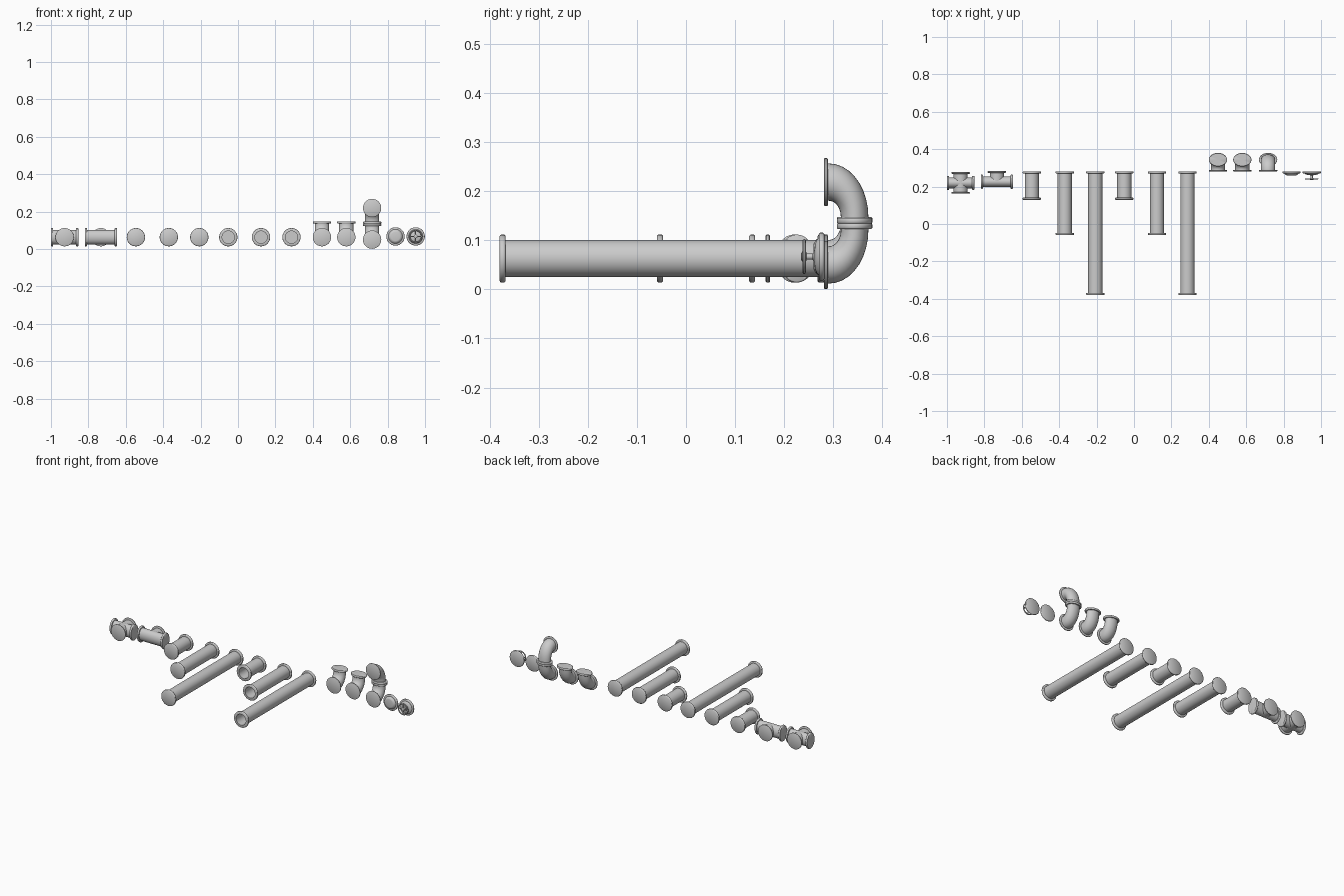
import bpy, bmesh, math
from mathutils import Vector, Matrix

if "Cube" in bpy.data.objects:
    bpy.data.objects.remove(bpy.data.objects["Cube"])

R, F, T = 0.038, 0.049, 0.012      # pipe radius, flange radius, flange thickness
SEG = 32
SQ = 0.74                          # fittings are flattened front to back


def lathe(bm, profile, loc, axis, sq=1.0):
    """Spin (distance, radius) pairs about an axis; radius 0 closes an end."""
    rot = Vector((0, 0, 1)).rotation_difference(Vector(axis)).to_matrix().to_4x4()
    m = Matrix.Translation(loc) @ Matrix.Diagonal((1, sq, 1, 1)) @ rot
    rings = []
    for d, r in profile:
        if r == 0:
            rings.append([bm.verts.new(m @ Vector((0, 0, d)))])
        else:
            rings.append([bm.verts.new(m @ Vector((r * math.cos(2 * math.pi * i / SEG),
                                                  r * math.sin(2 * math.pi * i / SEG), d)))
                          for i in range(SEG)])
    skin(bm, rings)


def skin(bm, rings):
    for a, b in zip(rings, rings[1:]):
        for i in range(SEG):
            j = (i + 1) % SEG
            if len(a) == 1:
                bm.faces.new((a[0], b[j], b[i]))
            elif len(b) == 1:
                bm.faces.new((a[i], a[j], b[0]))
            else:
                bm.faces.new((a[i], a[j], b[j], b[i]))


def flange(d, t=T):
    """Rounded rim section from d to d + t."""
    e = 0.003
    return [(d, F - e), (d + e * .4, F - e * .4), (d + e, F),
            (d + t - e, F), (d + t - e * .4, F - e * .4), (d + t, F - e)]


def finish(bm, name):
    bmesh.ops.recalc_face_normals(bm, faces=bm.faces)
    me = bpy.data.meshes.new(name)
    bm.to_mesh(me)
    bm.free()
    ob = bpy.data.objects.new(name, me)
    bpy.context.collection.objects.link(ob)
    bpy.ops.object.select_all(action='DESELECT')
    ob.select_set(True)
    bpy.context.view_layer.objects.active = ob
    bpy.ops.object.shade_smooth_by_angle(angle=math.radians(35))


def closed_pipe(length):
    return ([(0, 0)] + flange(0) + [(T, R), (length - T, R)]
            + flange(length - T) + [(length, 0)])


def open_pipe(length):
    bore = 0.033
    return ([(0, 0)] + flange(0) + [(T, R), (length - T, R)]
            + flange(length - T) + [(length, bore), (0.004, bore), (0.004, 0)])


def elbow(bm, loc, sz):
    """Quarter bend from a front-facing flange to a vertical flange (sz = up or down)."""
    arm, bend = 0.085, 0.071
    st = arm - bend
    m = Matrix.Translation(loc) @ Matrix.Diagonal((1, SQ, sz, 1))
    rings, steps = [], 9
    for k in range(steps + 1):
        a = math.pi / 2 * k / steps
        n = Vector((0, math.sin(a), -math.cos(a)))
        c = Vector((0, st, bend)) + n * bend
        rings.append([bm.verts.new(m @ (c + n * R * math.cos(2 * math.pi * i / SEG)
                                       + Vector((R * math.sin(2 * math.pi * i / SEG), 0, 0))))
                      for i in range(SEG)])
    skin(bm, rings)
    collar = [(0, 0)] + flange(0) + [(T, R), (st, R)]
    lathe(bm, collar, loc, (0, 1, 0), SQ)
    lathe(bm, collar, m @ Vector((0, arm, arm)), (0, 0, -sz), SQ)


# four-way cross and three-way tee
def junction(name, centre, arms):
    bm = bmesh.new()
    for axis, length in arms:
        lathe(bm, [(0, 0), (0, R), (length - T, R)] + flange(length - T) + [(length, 0)],
              centre, axis, 0.77)
    finish(bm, name)


junction("cross_fitting", (-0.927, 0.22, 0.063),
         [((s, 0, 0), 0.073) for s in (1, -1)] + [((0, s, 0), 0.075) for s in (1, -1)])
junction("tee_fitting", (-0.733, 0.226, 0.063),
         [((1, 0, 0), 0.086), ((-1, 0, 0), 0.086), ((0, 1, 0), 0.074)])

# straight pipes: closed set, then open set
for kind, prof, xs in (("closed", closed_pipe, (-0.546, -0.37, -0.207)),
                       ("open", open_pipe, (-0.052, 0.123, 0.286))):
    for x, size, end in zip(xs, ("short", "medium", "long"), (0.129, -0.059, -0.38)):
        bm = bmesh.new()
        lathe(bm, prof(0.282 - end), (x, 0.282, 0.063), (0, -1, 0))
        finish(bm, f"{kind}_pipe_{size}")

# two single elbows
for i, x in enumerate((0.449, 0.579)):
    bm = bmesh.new()
    elbow(bm, (x, 0.281, 0.063), 1)
    finish(bm, f"elbow_{i + 1}")

# return bend from two stacked elbows
bm = bmesh.new()
elbow(bm, (0.717, 0.281, 0.050), 1)
elbow(bm, (0.717, 0.281, 0.219), -1)
finish(bm, "return_bend")

# end cap with a stepped front
bm = bmesh.new()
lathe(bm, [(0, 0)] + flange(0, 0.011) + [(0.011, 0.038), (0.016, 0.035), (0.021, 0.028),
                                         (0.022, 0.024), (0.022, 0)],
      (0.842, 0.282, 0.067), (0, -1, 0))
finish(bm, "end_cap")

# valve: flanged base with stem
vx, vz = 0.95, 0.067
bm = bmesh.new()
lathe(bm, [(0, 0)] + flange(0, 0.011) + [(0.011, 0.038), (0.016, 0.033), (0.019, 0.024),
                                         (0.021, 0.009), (0.024, 0.006), (0.036, 0.006),
                                         (0.037, 0.010), (0.045, 0.010), (0.047, 0.007), (0.047, 0)],
      (vx, 0.282, vz), (0, -1, 0))
finish(bm, "valve_base")

# valve hand wheel: rim and four spokes
bm = bmesh.new()
rim = [(0.0035 * math.sin(math.pi * k / 4), 0.032 + 0.0035 * math.cos(math.pi * k / 4))
       for k in range(9)]
lathe(bm, rim, (vx, 0.241, vz), (0, -1, 0))
for axis in ((1, 0, 0), (-1, 0, 0), (0, 0, 1), (0, 0, -1)):
    lathe(bm, [(0, 0), (0, 0.003), (0.032, 0.003), (0.032, 0)], (vx, 0.241, vz), axis)
bmesh.ops.remove_doubles(bm, verts=bm.verts, dist=1e-5)
finish(bm, "valve_wheel")
